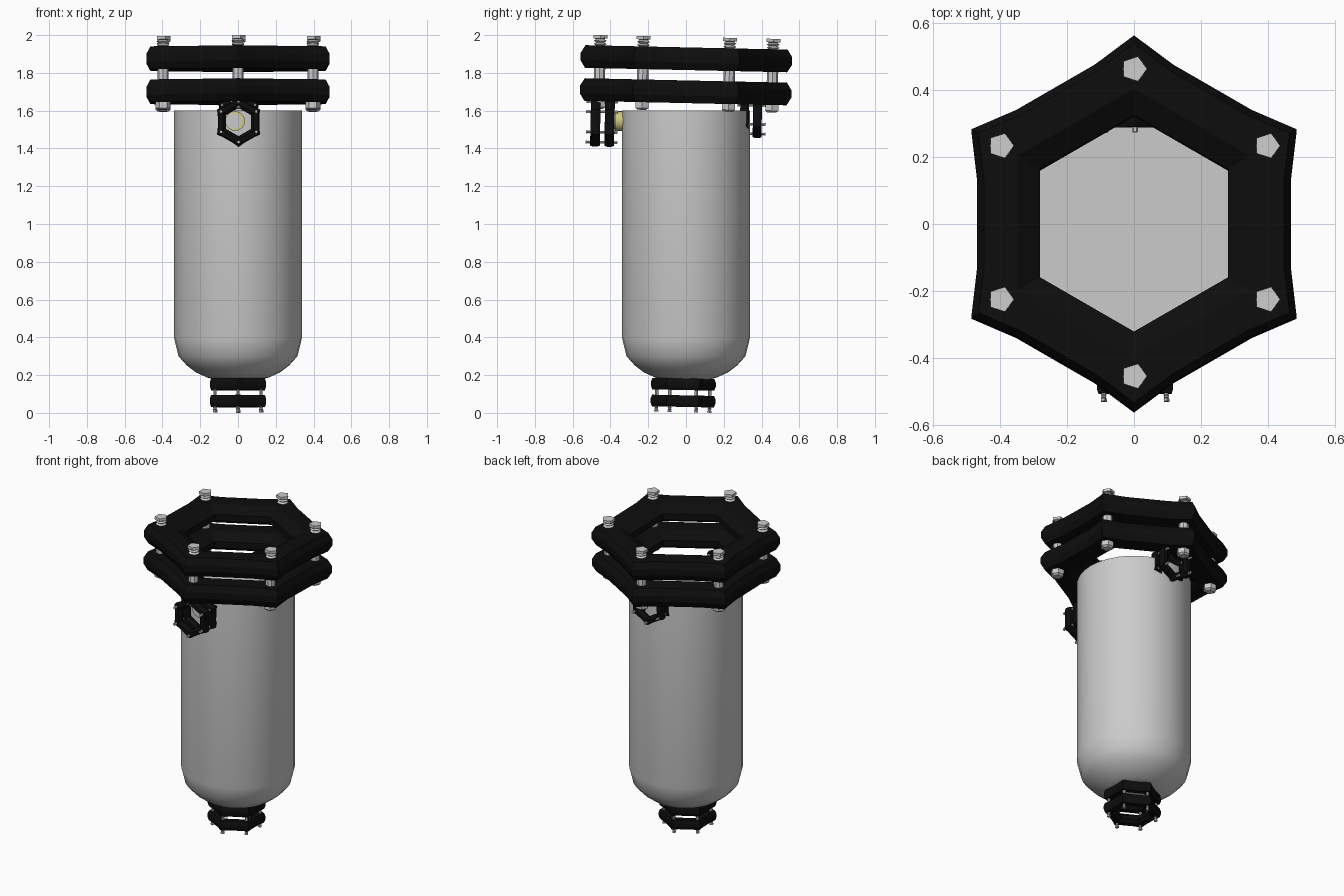
import bpy, math
from mathutils import Matrix, Vector

if "Cube" in bpy.data.objects:
    bpy.data.objects.remove(bpy.data.objects["Cube"])


def material(name, col):
    m = bpy.data.materials.new(name)
    m.diffuse_color = col
    m.use_nodes = True
    m.node_tree.nodes["Principled BSDF"].inputs["Base Color"].default_value = m.diffuse_color
    return m


BLACK = material("black_rubber", (0.004, 0.004, 0.004, 1))
YELLOW = material("yellow_pipe", (0.62, 0.58, 0.22, 1))


def make(name, verts, faces, matrix=Matrix(), mat=None, smooth=False):
    me = bpy.data.meshes.new(name)
    me.from_pydata([matrix @ Vector(v) for v in verts], [], faces)
    if mat:
        me.materials.append(mat)
    ob = bpy.data.objects.new(name, me)
    bpy.context.collection.objects.link(ob)
    if smooth:
        bpy.ops.object.select_all(action='DESELECT')
        ob.select_set(True)
        bpy.context.view_layer.objects.active = ob
        bpy.ops.object.shade_smooth_by_angle(angle=math.radians(40))
    return ob


def lathe(profile, n):
    """Closed solid of revolution; profile runs bottom to top as (r, z)."""
    verts = [(r * math.cos(math.tau * i / n), r * math.sin(math.tau * i / n), z)
             for r, z in profile for i in range(n)]
    faces = [(k * n + i, k * n + (i + 1) % n, (k + 1) * n + (i + 1) % n, (k + 1) * n + i)
             for k in range(len(profile) - 1) for i in range(n)]
    top = (len(profile) - 1) * n
    return verts, faces + [tuple(reversed(range(n))), tuple(range(top, top + n))]


def hex_ring():
    """Chamfered hexagonal ring with corners that flare outward."""
    section = [(0.323, -0.02), (0.40, -0.06), (0.535, -0.06), (0.56, -0.02),
               (0.56, 0.02), (0.535, 0.06), (0.40, 0.06), (0.323, 0.02)]
    corners = [Vector((math.cos(a), math.sin(a)))
               for a in (math.radians(30 + 60 * k) for k in range(6))]
    verts, m = [], len(section)
    for k in range(6):
        for t in (0, 0.25, 0.75):
            d = corners[k].lerp(corners[(k + 1) % 6], t)
            for r, z in section:
                s = r * (0.965 if t and r > 0.5 else 1)
                verts.append((d.x * s, d.y * s, z))
    n = 18
    faces = [(i * m + j, ((i + 1) % n) * m + j, ((i + 1) % n) * m + (j + 1) % m, i * m + (j + 1) % m)
             for i in range(n) for j in range(m)]
    return verts, faces


# bolt parts in flange space: shaft, threads, head, nut
SHAFT = lathe([(0.03, -0.17), (0.03, 0.14)], 8)
THREAD = lathe([(0.022 + 0.012 * (k % 2), 0.13 + 0.0085 * k) for k in range(8)], 8)
HEAD = lathe([(0.039, 0.185), (0.039, 0.203)], 5)
NUT = lathe([(0.026, -0.188), (0.04, -0.178), (0.04, -0.145)], 6)


def flange(name, loc, rx, s, t):
    """Two rings and six bolts; s scales the ring plane, t the bolt axis."""
    M = (Matrix.Translation(loc) @ Matrix.Rotation(rx, 4, 'X')
         @ Matrix.Diagonal((s, s, t, 1)))
    for label, z in (("inner", -0.0875), ("outer", 0.0875)):
        make(f"{name}_{label}_ring", *hex_ring(), M @ Matrix.Translation((0, 0, z)), BLACK)
    for k in range(6):
        a = math.radians(30 + 60 * k)
        B = M @ Matrix.Translation((0.458 * math.cos(a), 0.458 * math.sin(a), 0))
        for part, geo in (("shaft", SHAFT), ("thread", THREAD), ("head", HEAD), ("nut", NUT)):
            make(f"{name}_bolt_{part}_{k + 1}", *geo, B)


# tank body with rounded bottom and flat lid
make("tank_body", *lathe([(0.13, 0.178), (0.165, 0.188), (0.22, 0.213), (0.27, 0.25),
                          (0.315, 0.30), (0.338, 0.395), (0.338, 1.60)], 32), smooth=True)

# flanges: large top, bottom outlet, front and back nozzles
flange("top_flange", (0, 0, 1.7875), -0.022, 1.0, 1.0)
flange("bottom_flange", (0, -0.015, 0.107), math.pi - 0.02, 0.307, 0.51)
flange("front_flange", (0.003, -0.442, 1.54), math.pi / 2 - 0.02, 0.235, 0.43)
flange("back_flange", (0.003, 0.344, 1.578), -math.pi / 2 - 0.02, 0.22, 0.39)

# short yellow pipe stub joining the front nozzle to the tank
P = Matrix.Translation((-0.015, -0.355, 1.545)) @ Matrix.Rotation(math.pi / 2, 4, 'X')
make("pipe_stub", *lathe([(0.052, -0.05), (0.052, 0.022)], 24), P, YELLOW, True)
make("pipe_end_disc", *lathe([(0.042, 0.0), (0.042, 0.024)], 24),
     Matrix.Translation((-0.008, 0, 0)) @ P, None, True)
